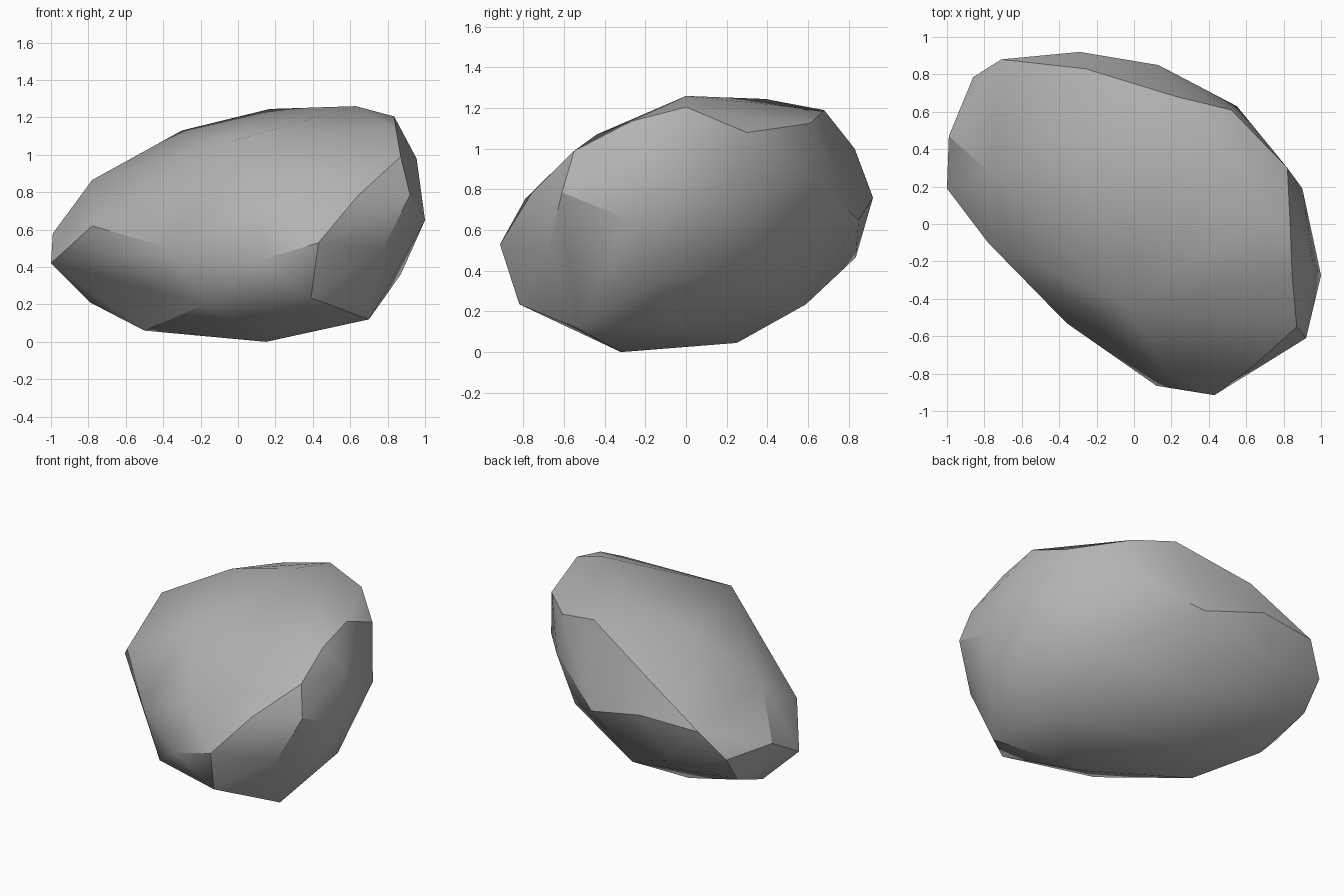
import bpy
import bmesh
import math
from mathutils import Vector

# Remove the default cube
default_cube = bpy.data.objects.get("Cube")
if default_cube:
    bpy.data.objects.remove(default_cube, do_unlink=True)


def make_material(name, color):
    material = bpy.data.materials.new(name)
    material.use_nodes = True
    material.diffuse_color = color
    shader = next(n for n in material.node_tree.nodes if n.type == "BSDF_PRINCIPLED")
    shader.inputs["Base Color"].default_value = color
    shader.inputs["Roughness"].default_value = 0.9
    return material


def chiselled_stone(name, contours, material, sharp_angle):
    """Wrap a tight convex skin around contour corners and keep hard chips crisp."""
    mesh = bpy.data.meshes.new(name)
    bm = bmesh.new()
    for contour in contours:
        for corner in contour:
            bm.verts.new(Vector(corner))
    hull = bmesh.ops.convex_hull(bm, input=bm.verts[:], use_existing_faces=False)
    leftovers = {v for v in hull["geom_interior"] + hull["geom_unused"]
                 if isinstance(v, bmesh.types.BMVert)}
    bmesh.ops.delete(bm, geom=list(leftovers), context="VERTS")
    bmesh.ops.dissolve_limit(bm, angle_limit=math.radians(2),
                             verts=bm.verts[:], edges=bm.edges[:])
    bmesh.ops.recalc_face_normals(bm, faces=bm.faces[:])
    bm.to_mesh(mesh)
    bm.free()
    mesh.materials.append(material)
    stone = bpy.data.objects.new(name, mesh)
    bpy.context.collection.objects.link(stone)
    bpy.ops.object.select_all(action="DESELECT")
    stone.select_set(True)
    bpy.context.view_layer.objects.active = stone
    bpy.ops.object.shade_smooth_by_angle(angle=math.radians(sharp_angle))
    return stone


# Resting underside
underside = [(.15, -.32, 0), (-.5, -.03, .06), (-.2, .25, .045), (.58, -.07, .14),
             (.7, -.54, .12), (.39, -.82, .235), (-.18, -.6, .2), (-.79, .29, .21),
             (0, .59, .235)]

# Lower flank, where the belly turns under
flank = [(-.71, -.02, .285), (-1, .19, .42), (-.85, .65, .36), (-.47, .835, .465),
         (.57, .4, .41), (.87, -.15, .36), (.77, -.68, .485)]

# Widest contour around the middle
girth = [(.43, -.915, .53), (.12, -.865, .435), (-.36, -.53, .5), (-.78, -.1, .62),
         (-.99, .47, .58), (-.86, .785, .55), (-.71, .88, .74), (-.29, .92, .76),
         (.13, .85, .65), (.9, .19, .73), (1, -.275, .65), (.92, -.61, .785)]

# Shoulder slopes below the crown
shoulder = [(.64, -.76, .78), (.17, -.79, .755), (-.78, .28, .865), (-.26, .83, 1),
            (.55, .63, .85), (.955, -.2, .98), (.87, -.55, .99), (-.04, -.44, 1.07)]

# Crown and its chipped rim
crown = [(.845, -.27, 1.135), (.835, 0, 1.205), (.82, .3, 1.08), (.52, .61, 1.125),
         (.23, .68, 1.19), (.17, .39, 1.245), (.63, 0, 1.26), (-.3, .35, 1.13)]

stone_grey = make_material("stone grey", (.45, .45, .45, 1))
chiselled_stone("boulder", [underside, flank, girth, shoulder, crown], stone_grey, 30)
